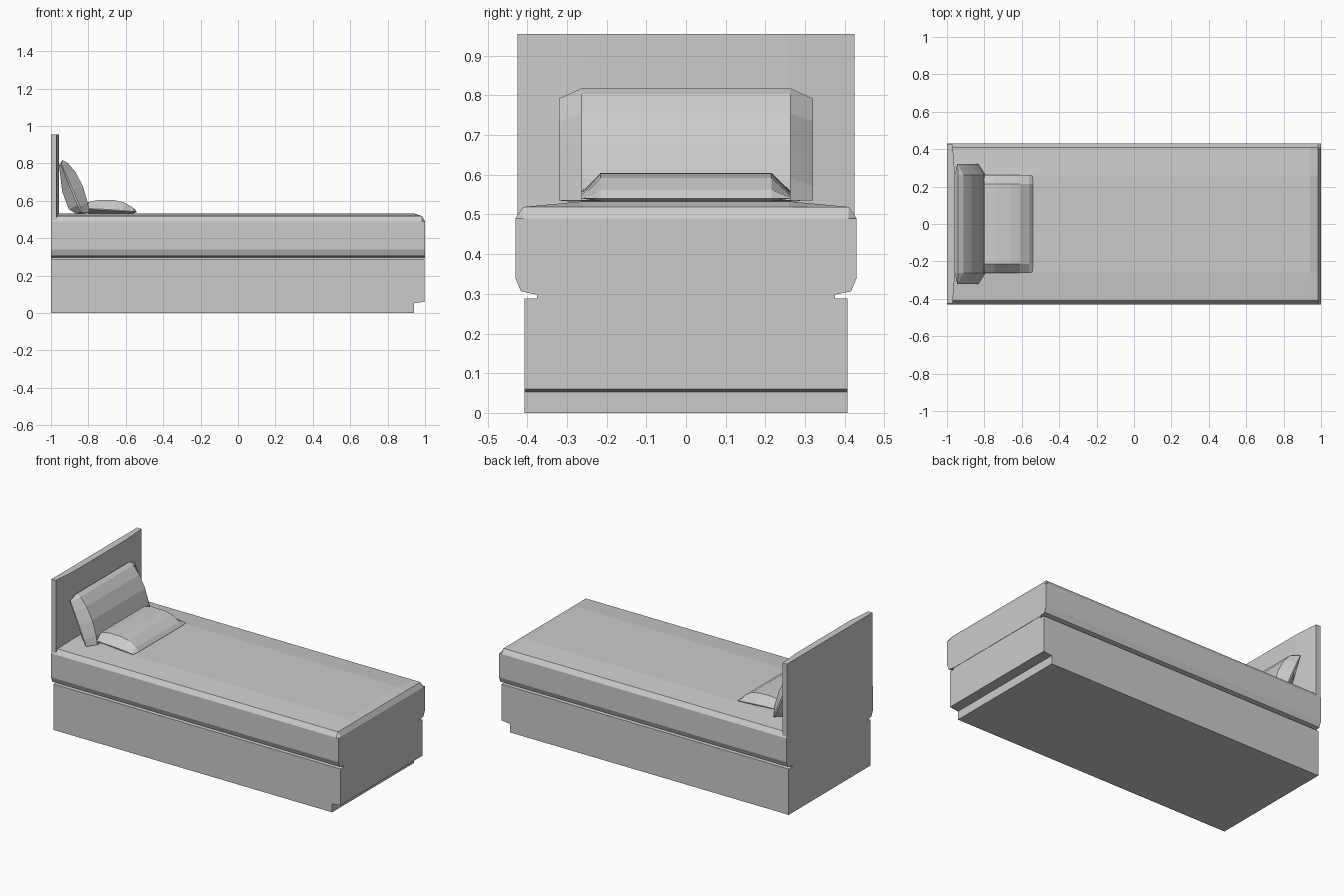
import bpy, bmesh
from mathutils import Vector

if "Cube" in bpy.data.objects:
    bpy.data.objects.remove(bpy.data.objects["Cube"])


def loft(name, sections):
    """Skin matching closed cross-sections and cap both ends."""
    bm = bmesh.new()
    rings = [[bm.verts.new(p) for p in s] for s in sections]
    n = len(rings[0])
    for a, b in zip(rings, rings[1:]):
        for i in range(n):
            j = (i + 1) % n
            bm.faces.new((a[i], a[j], b[j], b[i]))
    bm.faces.new(rings[0])
    bm.faces.new(rings[-1])
    bmesh.ops.remove_doubles(bm, verts=bm.verts, dist=0.0005)
    bmesh.ops.recalc_face_normals(bm, faces=bm.faces)
    me = bpy.data.meshes.new(name)
    bm.to_mesh(me)
    bm.free()
    ob = bpy.data.objects.new(name, me)
    bpy.context.collection.objects.link(ob)
    return ob


def pillow(name, profile, seam, inner, outer):
    """Full xz profile between +-inner, pinched onto the seam line at +-outer."""
    a, b = Vector(seam[0]), Vector(seam[1])
    d = (b - a).normalized()

    def pinch(p):
        t = max(0, min((b - a).length, (Vector(p) - a).dot(d)))
        q = a + d * t
        return q.lerp(Vector(p), 0.08)

    flat = [pinch(p) for p in profile]
    rows = ((-outer, flat), (-inner, profile), (inner, profile), (outer, flat))
    return loft(name, [[(p[0], y, p[1]) for p in pr] for y, pr in rows])


# Base with toe recess at the foot end
base = [(-1, 0), (0.94, 0), (0.94, 0.053), (0.998, 0.06), (0.998, 0.288), (-1, 0.288)]
loft("bed_base", [[(x, y, z) for x, z in base] for y in (-0.407, 0.407)])

# Recessed joint between base and mattress
joint = [(-1, 0.28), (0.998, 0.28), (0.998, 0.305), (-1, 0.305)]
loft("joint_strip", [[(x, y, z) for x, z in joint] for y in (-0.375, 0.375)])

# Crowned mattress, top rounded down at the foot
half = [(0.37, 0.297), (0.416, 0.306), (0.43, 0.34), (0.43, 0.49),
        (0.41, 0.519), (0.26, 0.533)]
prof = half + [(-y, z) for y, z in reversed(half)]
stations = ((-1, 1), (0.94, 1), (0.983, 0.519), (1, 0.49))
loft("mattress", [[(x, y, min(z, top)) for y, z in prof] for x, top in stations])

# Headboard with slightly bowed front
board = [(-1, -0.425), (-0.97, -0.425), (-0.957, -0.26),
         (-0.957, 0.26), (-0.97, 0.425), (-1, 0.425)]
loft("headboard", [[(x, y, z) for x, y in board] for z in (0.48, 0.955)])

# Upright pillow
pillow("upright_pillow",
       [(-0.94, 0.818), (-0.912, 0.804), (-0.87, 0.755), (-0.83, 0.68),
        (-0.803, 0.59), (-0.795, 0.535), (-0.865, 0.53), (-0.905, 0.555),
        (-0.94, 0.65), (-0.957, 0.79)],
       ((-0.945, 0.79), (-0.835, 0.535)), 0.263, 0.32)

# Flat pillow
pillow("flat_pillow",
       [(-0.54, 0.54), (-0.56, 0.562), (-0.61, 0.592), (-0.66, 0.603),
        (-0.745, 0.605), (-0.80, 0.594), (-0.82, 0.565), (-0.80, 0.533),
        (-0.56, 0.533)],
       ((-0.81, 0.556), (-0.545, 0.54)), 0.215, 0.263)
